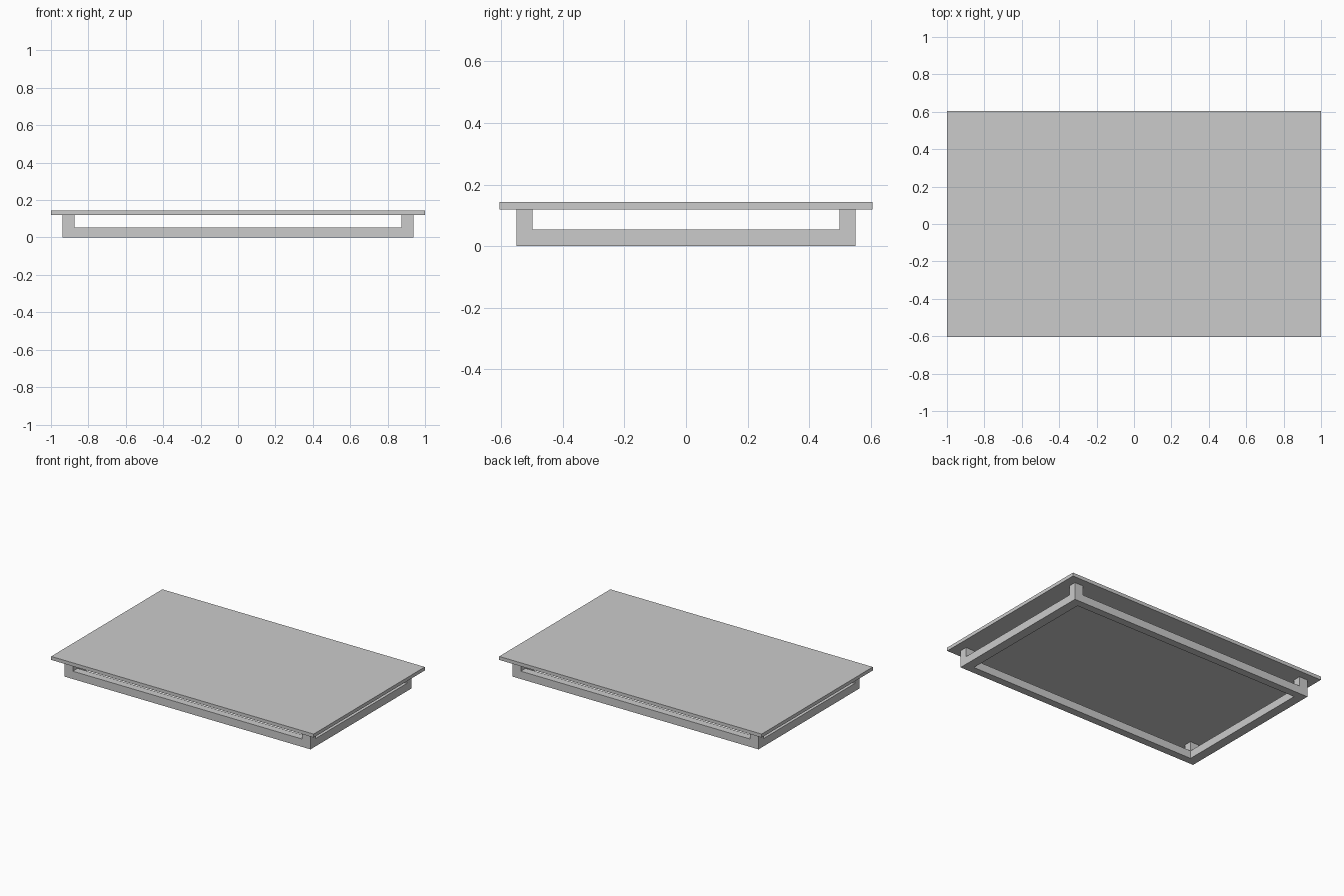
import bpy, bmesh

if "Cube" in bpy.data.objects:
    bpy.data.objects.remove(bpy.data.objects["Cube"])

TOP_Z, SLAB_Z, RAIL_Z = 0.143, 0.119, 0.054
XS = (-0.938, -0.874, 0.874, 0.938)
YS = (-0.55, -0.498, 0.498, 0.55)


def finish(bm, name):
    bmesh.ops.recalc_face_normals(bm, faces=bm.faces)
    mesh = bpy.data.meshes.new(name)
    bm.to_mesh(mesh)
    bm.free()
    obj = bpy.data.objects.new(name, mesh)
    bpy.context.collection.objects.link(obj)
    return obj


def raise_faces(bm, faces, height, keep_base):
    """Extrude faces straight up and return the new top faces."""
    geom = bmesh.ops.extrude_face_region(bm, geom=faces, use_keep_orig=keep_base)["geom"]
    verts = [g for g in geom if isinstance(g, bmesh.types.BMVert)]
    bmesh.ops.translate(bm, verts=verts, vec=(0, 0, height))
    return [g for g in geom if isinstance(g, bmesh.types.BMFace)]


# Table top: thin flat slab
bm = bmesh.new()
bmesh.ops.create_cube(bm, size=1)
bmesh.ops.scale(bm, verts=bm.verts, vec=(2.0, 1.21, TOP_Z - SLAB_Z))
bmesh.ops.translate(bm, verts=bm.verts, vec=(0, 0, (TOP_Z + SLAB_Z) / 2))
finish(bm, "table_top")

# Base: rectangular floor frame with a short post rising from each corner
bm = bmesh.new()
grid = [[bm.verts.new((x, y, 0)) for y in YS] for x in XS]
ring = [bm.faces.new((grid[i][j], grid[i + 1][j], grid[i + 1][j + 1], grid[i][j + 1]))
        for i in range(3) for j in range(3) if (i, j) != (1, 1)]
tops = raise_faces(bm, ring, RAIL_Z, True)
corners = [f for f in tops
           if abs(f.calc_center_median().x) > XS[2] and abs(f.calc_center_median().y) > YS[2]]
raised = raise_faces(bm, corners, SLAB_Z - RAIL_Z, False)
bmesh.ops.delete(bm, geom=[f for f in corners if f.is_valid and f not in raised], context='FACES_ONLY')
finish(bm, "base_frame_with_posts")
